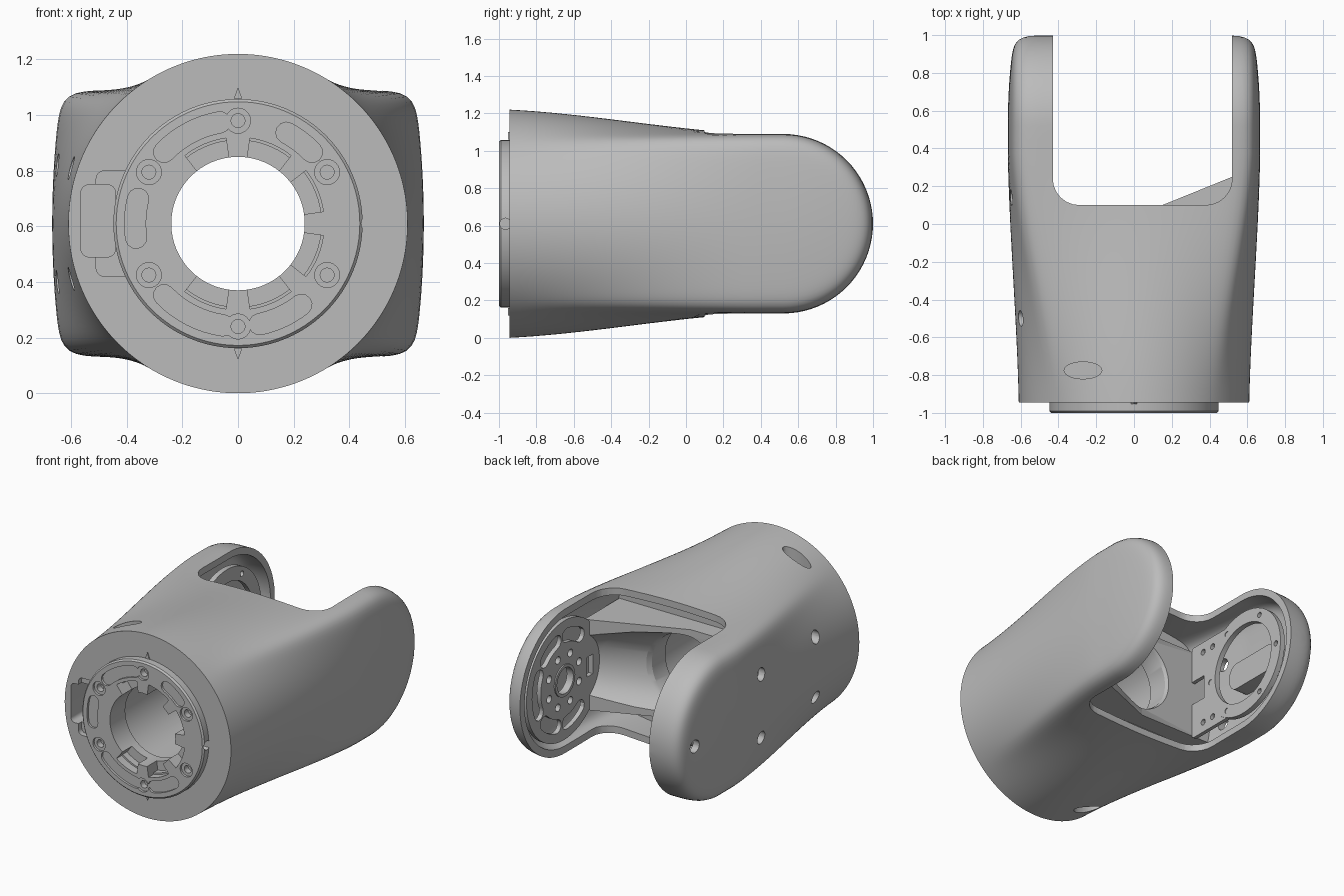
import bpy, bmesh
from math import sin, cos, pi, radians, sqrt

cube = bpy.data.objects.get("Cube")
if cube:
    bpy.data.objects.remove(cube, do_unlink=True)

CZ = 0.61      # height of the main axis
PIVOT = 0.52   # y of the arm end centre

grey = bpy.data.materials.new("plain_grey")
grey.use_nodes = True
grey.diffuse_color = (0.5, 0.5, 0.5, 1)
bsdf = next(n for n in grey.node_tree.nodes if n.type == 'BSDF_PRINCIPLED')
bsdf.inputs["Base Color"].default_value = (0.5, 0.5, 0.5, 1)


def loft(name, rings):
    """Closed solid skinned through rings with equal point counts."""
    bm = bmesh.new()
    loops = [[bm.verts.new(p) for p in ring] for ring in rings]
    n = len(loops[0])
    for a, b in zip(loops, loops[1:]):
        for i in range(n):
            j = (i + 1) % n
            bm.faces.new((a[i], a[j], b[j], b[i]))
    bm.faces.new(loops[0])
    bm.faces.new(loops[-1])
    bmesh.ops.recalc_face_normals(bm, faces=bm.faces)
    mesh = bpy.data.meshes.new(name)
    bm.to_mesh(mesh)
    bm.free()
    mesh.materials.append(grey)
    ob = bpy.data.objects.new(name, mesh)
    bpy.context.collection.objects.link(ob)
    return ob


def place(axis, t, u, v):
    return [(t, u, v), (u, t, v), (u, v, t)][axis]


def prism(name, pts, axis, lo, hi):
    return loft(name, [[place(axis, t, u, v) for u, v in pts] for t in (lo, hi)])


def flare(name, profile, n=96):
    """Round or oval solid along the main axis from (y, x radius, z radius)."""
    return loft(name, [[(x, y, z) for x, z in circle(0, CZ, a, n, b)] for y, a, b in profile])


def circle(u, v, r, n=32, r2=None):
    return [(u + r * cos(2 * pi * i / n), v + (r2 or r) * sin(2 * pi * i / n)) for i in range(n)]


def rect(u0, u1, v0, v1, r=0.0):
    """Rectangle with optional round corners."""
    if not r:
        return [(u0, v0), (u1, v0), (u1, v1), (u0, v1)]
    pts = []
    for k, (u, v) in enumerate([(u1 - r, v1 - r), (u0 + r, v1 - r), (u0 + r, v0 + r), (u1 - r, v0 + r)]):
        pts += [(u + r * cos(pi / 2 * (k + i / 6)), v + r * sin(pi / 2 * (k + i / 6))) for i in range(7)]
    return pts


def sector(u, v, r0, r1, a0, a1):
    """Ring sector with square ends, angles in degrees."""
    steps = [radians(a0 + (a1 - a0) * i / 8) for i in range(9)]
    return ([(u + r1 * cos(a), v + r1 * sin(a)) for a in steps]
            + [(u + r0 * cos(a), v + r0 * sin(a)) for a in reversed(steps)])


def arc_slot(u, v, r, w, a0, a1):
    """Curved slot with round ends: mid radius r, half width w, angles in degrees."""
    edge = sector(u, v, r - w, r + w, a0, a1)
    half = len(edge) // 2
    caps = []
    for end, turn in ((radians(a1), 0), (radians(a0), pi)):
        cu, cv = u + r * cos(end), v + r * sin(end)
        caps.append([(cu + w * cos(end + turn + pi * i / 6), cv + w * sin(end + turn + pi * i / 6))
                     for i in range(1, 6)])
    return edge[:half] + caps[0] + edge[half:] + caps[1]


def cut(ob, *tools):
    bpy.context.view_layer.objects.active = ob
    for tool in tools:
        mod = ob.modifiers.new("cut", 'BOOLEAN')
        mod.operation = 'DIFFERENCE'
        mod.solver = 'EXACT'
        mod.object = tool
        bpy.ops.object.modifier_apply(modifier=mod.name)
        bpy.data.objects.remove(tool, do_unlink=True)


def section(y, inset=0.0, n=192, e=14):
    """Cross-section that blends from a circle into a bulged soft box, then rounds off."""
    t = min(1, (y + 0.945) / 1.3)
    s = 0.5 * t + 0.5 * t * t * (3 - 2 * t)
    q = max(0, y - PIVOT) / (0.48 - inset)
    ring = []
    for i in range(n):
        c, d = cos(2 * pi * i / n), sin(2 * pi * i / n)
        reach = (abs(c) ** e + abs(d) ** e) ** (-1 / e)
        bx, bz = c * reach, d * reach
        if q:
            # Round the arm edge evenly about the pivot
            depth = max(0, (1 - q * q) * (1 - bz * bz))
            x = max((1 - (1 - depth) ** (e / 2)) ** (1 / e), 0.45 * abs(bx))
            bx, bz = (x if c > 0 else -x), bz * sqrt(1 - q * q)
        bx *= 1 - 0.05 * min(1, bz * bz + q * q)
        radius = 0.61 - inset
        ring.append((c * radius * (1 - s) + bx * (0.668 - inset) * s, y,
                     CZ + d * radius * (1 - s) + bz * (0.48 - inset) * s))
    return ring


def stations(start, radius):
    ys = [start + (PIVOT - start) * i / 20 for i in range(20)]
    return ys + [PIVOT + radius * min(0.99999, sin(pi / 2 * i / 20)) for i in range(21)]


# Forked outer shell
shell = loft("forked_shell", [section(y) for y in stations(-0.945, 0.48)])
cut(shell,
    prism("slot", rect(-0.43, 0.52, 0.1, 1.6, 0.14), 2, -0.5, 2),
    loft("cavity", [section(y, 0.045) for y in stations(-0.1, 0.435)]),
    prism("bore", circle(0, CZ, 0.3, 64), 1, -1.2, 0.2),
    prism("latch_step", rect(-0.51, -0.38, 0.42, 0.8, 0.03), 1, -1.1, -0.91),
    prism("latch_pocket", rect(-0.565, -0.44, 0.49, 0.75, 0.03), 1, -1.1, -0.7))
for y, z in [(0.84, CZ), (0.14, 0.82), (0.14, 0.4), (-0.5, 0.81), (-0.5, 0.41)]:
    cut(shell, prism("screw_hole", circle(y, z, 0.042, 20), 0, -0.9, -0.53))
for lo, hi in ((1.05, 1.4), (-0.2, 0.17)):
    cut(shell, prism("oval_hole", circle(-0.27, -0.775, 0.1, 32, 0.045), 2, lo, hi))

# Mounting ring on the front, with a sleeve reaching into the bore
ring = flare("mounting_ring", [(y, r, r) for y, r in
                               [(-1.0, 0.438), (-0.99, 0.448), (-0.9, 0.448), (-0.9, 0.315), (-0.84, 0.315)]])
cut(ring, prism("ring_bore", circle(0, CZ, 0.24, 64), 1, -1.2, 0))
for a0, a1 in [(100, 136), (44, 62), (166, 188), (224, 262), (282, 308)]:
    cut(ring, prism("ring_slot", arc_slot(0, CZ, 0.37, 0.038, a0, a1), 1, -1.1, -0.985))
for mid in (113, 67, 23, -23, -67, -113):
    cut(ring, prism("inner_pocket", sector(0, CZ, 0.2, 0.31, mid - 15, mid + 15), 1, -1.1, -0.9))
for k in range(6):
    a = radians(30 + 60 * k)
    x, z = 0.37 * cos(a), CZ + 0.37 * sin(a)
    cut(ring, prism("counterbore", circle(x, z, 0.045, 24), 1, -1.1, -0.985),
        prism("screw_hole", circle(x, z, 0.025, 20), 1, -1.1, -0.93))
cut(ring, prism("side_hole", circle(-0.965, CZ, 0.03, 16), 0, 0.4, 0.6))

# Small index marks above and below the ring
for s in (1, -1):
    prism("index_mark", [(-0.015, CZ + s * 0.45), (0.015, CZ + s * 0.45), (0, CZ + s * 0.49)], 1, -0.952, -0.94)

# Sloped inner web leading from the bore to the drive plate
web = prism("inner_web", [(0.56, 0.26), (0.52, 0.25), (0.15, 0.1), (-0.05, 0.02), (-0.6, 0.02),
                          (-0.6, -0.14), (0.56, -0.14)], 2, 0.31, 0.91)
cut(web, flare("web_flare", [(-0.2, 0.25, 0.25), (0.0, 0.25, 0.25), (0.03, 0.27, 0.26),
                             (0.15, 0.53, 0.29), (0.4, 0.95, 0.32)]))

# Drive plate in the left arm
drive = prism("drive_plate", circle(PIVOT, CZ, 0.395, 64), 0, 0.53, 0.56)
cut(drive, prism("hub_hole", circle(PIVOT, CZ, 0.085), 0, 0.4, 0.7),
    prism("window", rect(0.22, 0.28, 0.54, 0.67), 0, 0.4, 0.7))
for a0, a1 in [(-25, 25), (45, 75), (95, 125), (-75, -45), (-125, -95)]:
    cut(drive, prism("plate_slot", arc_slot(PIVOT, CZ, 0.29, 0.045, a0, a1), 0, 0.4, 0.7))
for k in range(8):
    a = pi / 4 * (k + 0.5)
    cut(drive, prism("plate_hole", circle(PIVOT + 0.17 * cos(a), CZ + 0.17 * sin(a), 0.025, 16), 0, 0.4, 0.7))
hub = prism("hub_collar", circle(PIVOT, CZ, 0.105), 0, 0.522, 0.57)
cut(hub, prism("hub_hole", circle(PIVOT, CZ, 0.085), 0, 0.4, 0.7))

# Bearing plate and ring in the right arm
plate = prism("bearing_plate", rect(0.02, 0.45, 0.29, 0.93, 0.02), 0, -0.475, -0.45)
cut(plate, prism("plate_opening", circle(PIVOT, CZ, 0.27, 64), 0, -0.6, -0.3),
    prism("plate_notch", rect(-0.05, 0.14, 0.53, 0.69), 0, -0.6, -0.3))
for y in (0.13, 0.22):
    for z in (0.36, 0.86):
        cut(plate, prism("plate_hole", circle(y, z, 0.02, 16), 0, -0.6, -0.3))
bearing = prism("bearing_ring", circle(PIVOT, CZ, 0.36, 64), 0, -0.48, -0.445)
cut(bearing, prism("ring_opening", circle(PIVOT, CZ, 0.27, 64), 0, -0.6, -0.3))
for k in range(6):
    a = pi / 3 * k
    cut(bearing, prism("ring_hole", circle(PIVOT + 0.315 * cos(a), CZ + 0.315 * sin(a), 0.018, 16), 0, -0.6, -0.3))

# Rounded block behind the bearing ring
prism("bearing_block", rect(0.3, 0.74, 0.52, 0.7, 0.07), 0, -0.63, -0.52)

# Smooth shading with sharp edges kept
for ob in bpy.context.collection.objects:
    ob.select_set(ob.type == 'MESH' and grey.name in ob.data.materials)
bpy.context.view_layer.objects.active = shell
bpy.ops.object.shade_smooth_by_angle(angle=radians(30))
